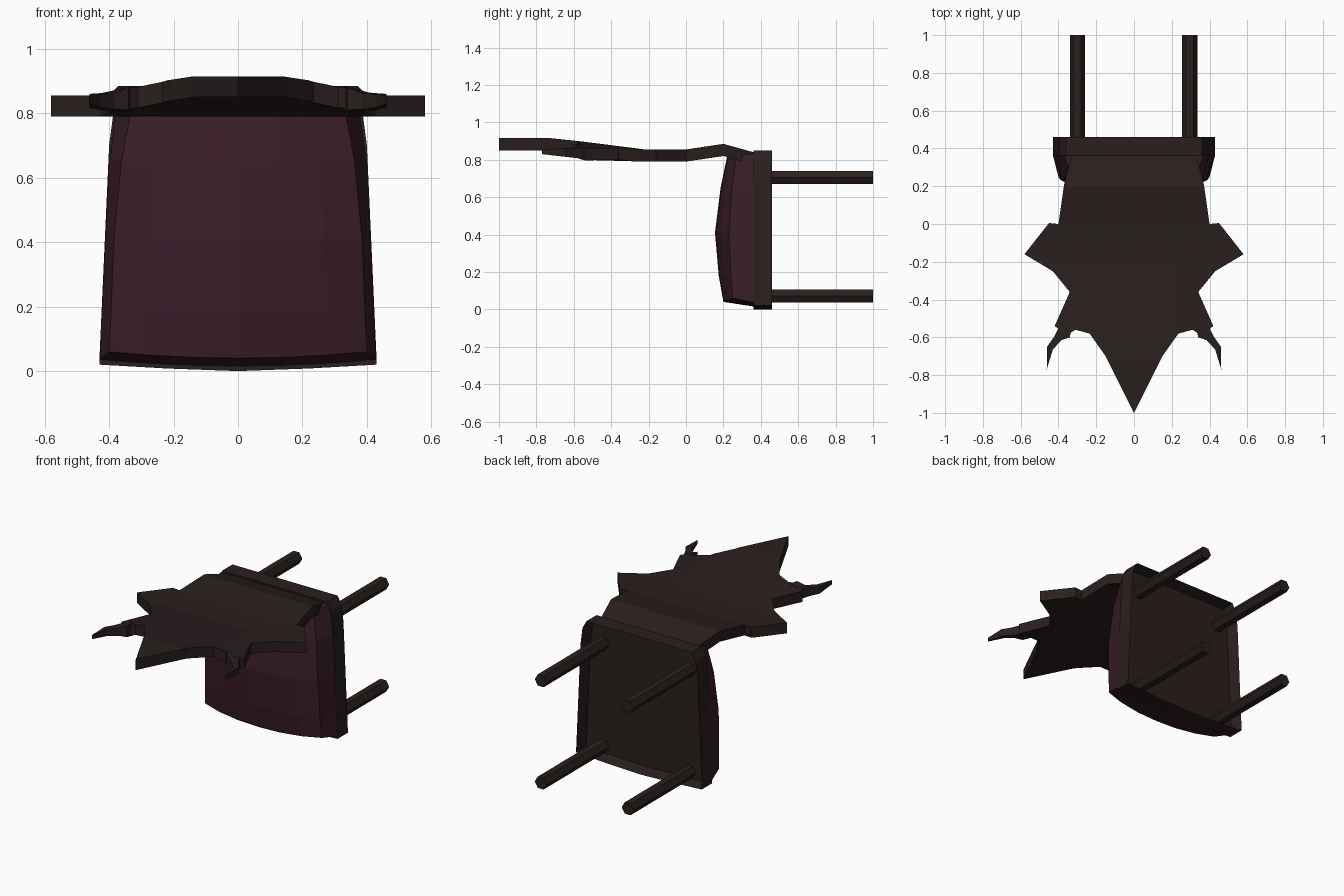
import bpy, bmesh, math
from mathutils import Vector

if "Cube" in bpy.data.objects:
    bpy.data.objects.remove(bpy.data.objects["Cube"])


def material(name, color):
    m = bpy.data.materials.new(name)
    m.diffuse_color = (*color, 1)
    m.use_nodes = True
    m.node_tree.nodes["Principled BSDF"].inputs["Base Color"].default_value = m.diffuse_color
    return m


WOOD = material("dark wood", (0.0225, 0.0135, 0.013))
FABRIC = material("plum fabric", (0.042, 0.0125, 0.0215))


def finish(bm, name, mat):
    bmesh.ops.recalc_face_normals(bm, faces=bm.faces)
    me = bpy.data.meshes.new(name)
    bm.to_mesh(me)
    bm.free()
    me.materials.append(mat)
    ob = bpy.data.objects.new(name, me)
    bpy.context.collection.objects.link(ob)
    return ob


def lerp(points, t):
    """Piecewise linear lookup in a list of (t, value)."""
    for (a, va), (b, vb) in zip(points, points[1:]):
        if t <= b:
            return va + (vb - va) * max(0, (t - a) / (b - a))
    return points[-1][1]


def clamp(t):
    return min(1, max(0, t))


def mirrored(half):
    """Close a half outline (starting and maybe ending on x = 0)."""
    return half + [(-x, y) for x, y in reversed(half) if x > 1e-6]


def prism(points, depth):
    """Extrude a list of 3D points along the depth vector."""
    bm = bmesh.new()
    f = bm.faces.new([bm.verts.new(p) for p in points])
    r = bmesh.ops.extrude_face_region(bm, geom=[f])
    vs = [g for g in r["geom"] if isinstance(g, bmesh.types.BMVert)]
    bmesh.ops.translate(bm, verts=vs, vec=depth)
    bmesh.ops.recalc_face_normals(bm, faces=bm.faces)
    return bm


# Seat frame: trapezoid with a bowed front edge and a deep recess underneath
outline = mirrored([(0, 0), (0.22, 0.008), (0.43, 0.02), (0.43, 0.04), (0.40, 0.70),
                    (0.387, 0.80), (0.36, 0.85)])
bm = prism([(x, 0.36, z) for x, z in outline], (0, 0.10, 0))
under = [f for f in bm.faces if f.normal.y > 0.9]
bmesh.ops.inset_region(bm, faces=under, thickness=0.02)
bmesh.ops.translate(bm, verts=list({v for f in under for v in f.verts}), vec=(0, -0.07, 0))
finish(bm, "seat_frame", WOOD)

# Cushion: domed grid with sides flaring out to the frame
crown = [(0.04, 0.20), (0.18, 0.175), (0.41, 0.155), (0.65, 0.185), (0.82, 0.22)]
edge = [(0.04, 0.25), (0.18, 0.24), (0.41, 0.23), (0.65, 0.245), (0.82, 0.27)]
width = [(0.04, 0.40), (0.41, 0.385), (0.65, 0.362), (0.82, 0.33)]
base = [(0.04, 0.43), (0.65, 0.40), (0.82, 0.375)]
bm = bmesh.new()
us = [-1, -0.7, -0.35, 0, 0.35, 0.7, 1]
rows = []
for z, _ in crown:
    row = []
    for u in us:
        y = lerp(crown, z) + (lerp(edge, z) - lerp(crown, z)) * abs(u) ** 2.5
        row.append(bm.verts.new((u * lerp(width, z), y, z + (0.02 * u * u if z < 0.1 else 0))))
    rows.append(row)
for a, b in zip(rows, rows[1:]):
    for i in range(len(us) - 1):
        bm.faces.new((a[i], a[i + 1], b[i + 1], b[i]))
rim = [e for e in bm.edges if e.is_boundary]
r = bmesh.ops.extrude_edge_only(bm, edges=rim)
for v in r["geom"]:
    if isinstance(v, bmesh.types.BMVert):
        x, y, z = v.co
        nz = z - 0.025 if z < 0.1 else (0.835 if z > 0.8 else z)
        v.co = (x / lerp(width, z) * lerp(base, z), 0.365, nz)
finish(bm, "seat_cushion", FABRIC)

# Backrest: spiky leaf outline bent along a wavy side profile, shoulders drooping
half = [(0, -1), (0.15, -0.70), (0.235, -0.58), (0.31, -0.56), (0.355, -0.59), (0.42, -0.54),
        (0.34, -0.36), (0.43, -0.25), (0.58, -0.16), (0.45, 0.005), (0.40, 0), (0.37, 0.21),
        (0.325, 0.38)]
wave = [(-1, 0.85), (-0.72, 0.85), (-0.55, 0.832), (-0.22, 0.79), (0, 0.79), (0.20, 0.82), (0.38, 0.77)]
bm = prism([(x, y, 0) for x, y in mirrored(half)], (0, 0, 0.065))
cuts = [((0, y, 0), (0, 1, 0)) for y, _ in wave[1:-1]]
cuts += [((x, 0, 0), (1, 0, 0)) for x in (-0.22, 0.22)]
for co, no in cuts:
    bmesh.ops.bisect_plane(bm, geom=bm.verts[:] + bm.edges[:] + bm.faces[:],
                           plane_co=co, plane_no=no)
for v in bm.verts:
    droop = 0.035 * clamp((abs(v.co.x) - 0.22) / 0.2) * clamp((-0.22 - v.co.y) / 0.33)
    v.co.z += lerp(wave, v.co.y) - droop
finish(bm, "backrest", WOOD)

# Hooked thorns on the backrest, drooping and thinning toward the tip
thorn = [(0.33, -0.55), (0.34, -0.60), (0.385, -0.615), (0.43, -0.665), (0.462, -0.77),
         (0.46, -0.65), (0.425, -0.60), (0.40, -0.55)]
for s, side in ((1, "right"), (-1, "left")):
    bm = prism([(s * x, y, 0) for x, y in thorn], (0, 0, 1))
    for v in bm.verts:
        t = clamp((-0.55 - v.co.y) / 0.22)
        thick = 0.06 - 0.035 * t + (0.018 if abs(v.co.x) < 0.37 else 0)
        v.co.z = 0.805 + 0.025 * t + v.co.z * thick
    finish(bm, side + "_thorn", WOOD)

# Four hexagonal legs
for x in (-0.30, 0.295):
    for z, place in ((0.072, "front"), (0.705, "back")):
        ring = [(x + 0.04 * math.cos(k * math.pi / 3), 0.38, z + 0.04 * math.sin(k * math.pi / 3))
                for k in range(6)]
        finish(prism(ring, Vector((0, 0.62, 0))),
               place + ("_left_leg" if x < 0 else "_right_leg"), WOOD)
